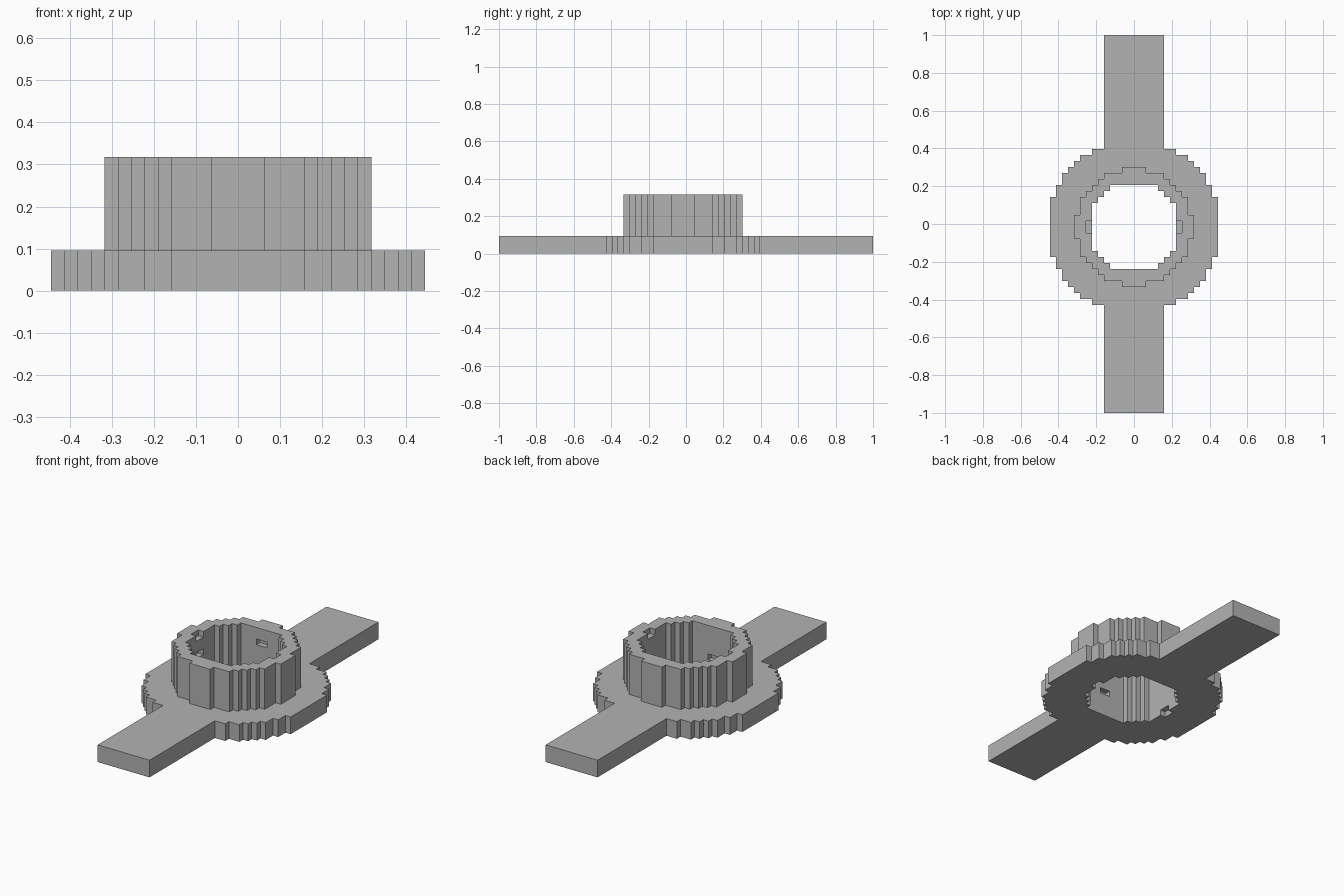
import bpy, bmesh

if "Cube" in bpy.data.objects:
    bpy.data.objects.remove(bpy.data.objects["Cube"], do_unlink=True)

U = 2 / 63          # grid step of the blocky outlines
YC = -0.5           # ring centre, in grid steps

grey = bpy.data.materials.new("plain grey")
grey.use_nodes = True
grey.diffuse_color = (0.45, 0.45, 0.45, 1)
grey.node_tree.nodes["Principled BSDF"].inputs["Base Color"].default_value = (0.45, 0.45, 0.45, 1)


def outline(steps):
    """Closed stepped loop from one quarter given as (half width, upper y)."""
    q, low = [], 0
    for w, y in steps:
        q += [(w, low), (w, y)]
        low = y
    q = q[1:]
    loop = q + [(-x, y) for x, y in reversed(q)]
    loop += [(-x, -y) for x, y in q] + [(x, -y) for x, y in reversed(q)]
    return [(x, max(y, -31)) for x, y in loop]


def new_object(name, bm):
    bmesh.ops.recalc_face_normals(bm, faces=bm.faces)
    me = bpy.data.meshes.new(name)
    bm.to_mesh(me)
    bm.free()
    me.materials.append(grey)
    ob = bpy.data.objects.new(name, me)
    bpy.context.collection.objects.link(ob)
    return ob


def ring(name, outer, inner, z0, z1):
    """Plate between two stepped loops, extruded upwards."""
    bm = bmesh.new()
    edges = []
    for loop in (outer, inner):
        vs = [bm.verts.new((x * U, (y + YC) * U, z0 * U)) for x, y in outline(loop)]
        edges += [bm.edges.new((a, b)) for a, b in zip(vs, vs[1:] + vs[:1])]
    bmesh.ops.triangle_fill(bm, edges=edges, use_beauty=True)
    ext = bmesh.ops.extrude_face_region(bm, geom=bm.faces[:], use_keep_orig=True)
    top = [g for g in ext["geom"] if isinstance(g, bmesh.types.BMVert)]
    bmesh.ops.translate(bm, verts=top, vec=(0, 0, (z1 - z0) * U))
    return new_object(name, bm)


def cut_slots(ob, boxes):
    """Cut boxes (x0, x1, y0, y1, z0, z1), in grid steps, out of a part."""
    bm = bmesh.new()
    for x0, x1, y0, y1, z0, z1 in boxes:
        vs = bmesh.ops.create_cube(bm, size=1)["verts"]
        bmesh.ops.scale(bm, verts=vs, vec=((x1 - x0) * U, (y1 - y0) * U, (z1 - z0) * U))
        bmesh.ops.translate(bm, verts=vs, vec=((x0 + x1) / 2 * U, ((y0 + y1) / 2 + YC) * U,
                                               (z0 + z1) / 2 * U))
    cutter = new_object("slot_cutter", bm)
    cutter.hide_render = True
    mod = ob.modifiers.new("slots", 'BOOLEAN')
    mod.operation, mod.solver, mod.object = 'DIFFERENCE', 'EXACT', cutter
    bpy.context.view_layer.objects.active = ob
    bpy.ops.object.modifier_apply(modifier=mod.name)
    bpy.data.objects.remove(cutter, do_unlink=True)


# Stepped circles; the last flange step is the pair of straight arms
hole = [(7, 4), (6, 5), (5, 6), (4, 7)]
collar = [(10, 2), (9, 5), (8, 6), (7, 7), (6, 8), (5, 9), (2, 10)]
flange = [(14, 5), (13, 7), (12, 9), (11, 10), (10, 11), (9, 12), (7, 13), (5, 32)]

base = ring("flange_with_arms", flange, hole, 0, 3)
tube = ring("collar_tube", collar, hole, 3, 10)

# Small slots in the bore wall
cut_slots(base, [(-8, -6.5, -1, 1, -0.5, 1), (6.5, 8, -1, 1, -0.5, 1)])
cut_slots(tube, [
    (-8, -6.5, -1, 1, 9, 10.5), (6.5, 8, -1, 1, 9, 10.5),   # open at the rim
    (-8, -6.5, -1, 1, 6, 7),                                # right side
    (-1, 1, -8, -6.5, 4, 5),                                # front
    (-1, 1, 6.5, 8, 7, 8),                                  # back
])
